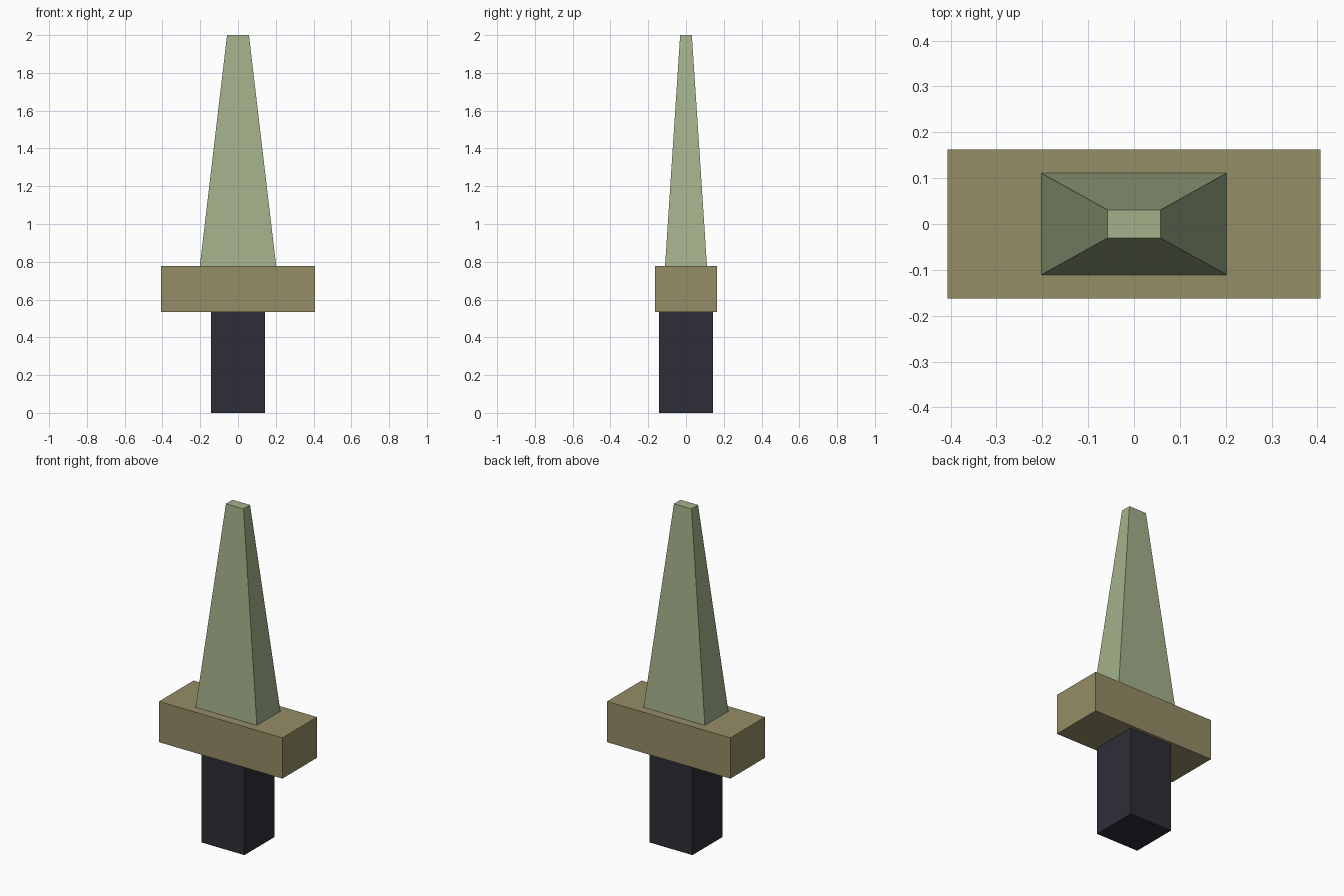
import bpy
import bmesh

cube = bpy.data.objects.get("Cube")
if cube:
    bpy.data.objects.remove(cube, do_unlink=True)


def material(name, rgb):
    mat = bpy.data.materials.new(name)
    mat.use_nodes = True
    color = (*rgb, 1.0)
    mat.diffuse_color = color
    mat.node_tree.nodes["Principled BSDF"].inputs["Base Color"].default_value = color
    return mat


def block(name, mat, z_low, z_high, base, top=None):
    """Box with half sizes (x, y) at the base, tapering to those at the top."""
    top = top or base
    bm = bmesh.new()
    bmesh.ops.create_cube(bm, size=2.0)
    for v in bm.verts:
        half, z = (top, z_high) if v.co.z > 0 else (base, z_low)
        v.co = (v.co.x * half[0], v.co.y * half[1], z)
    mesh = bpy.data.meshes.new(name)
    bm.to_mesh(mesh)
    bm.free()
    mesh.materials.append(mat)
    obj = bpy.data.objects.new(name, mesh)
    bpy.context.collection.objects.link(obj)
    return obj


sage = material("sage green", (0.366, 0.440, 0.254))
olive = material("olive brown", (0.301, 0.266, 0.133))
charcoal = material("charcoal", (0.027, 0.027, 0.040))

# Square grip, wide crossguard and tapered blunt blade
GRIP_TOP, GUARD_TOP = 0.535, 0.778
block("grip", charcoal, 0.0, GRIP_TOP, (0.142, 0.142))
block("crossguard", olive, GRIP_TOP, GUARD_TOP, (0.407, 0.163))
block("blade", sage, GUARD_TOP, 2.0, (0.202, 0.111), (0.058, 0.031))
